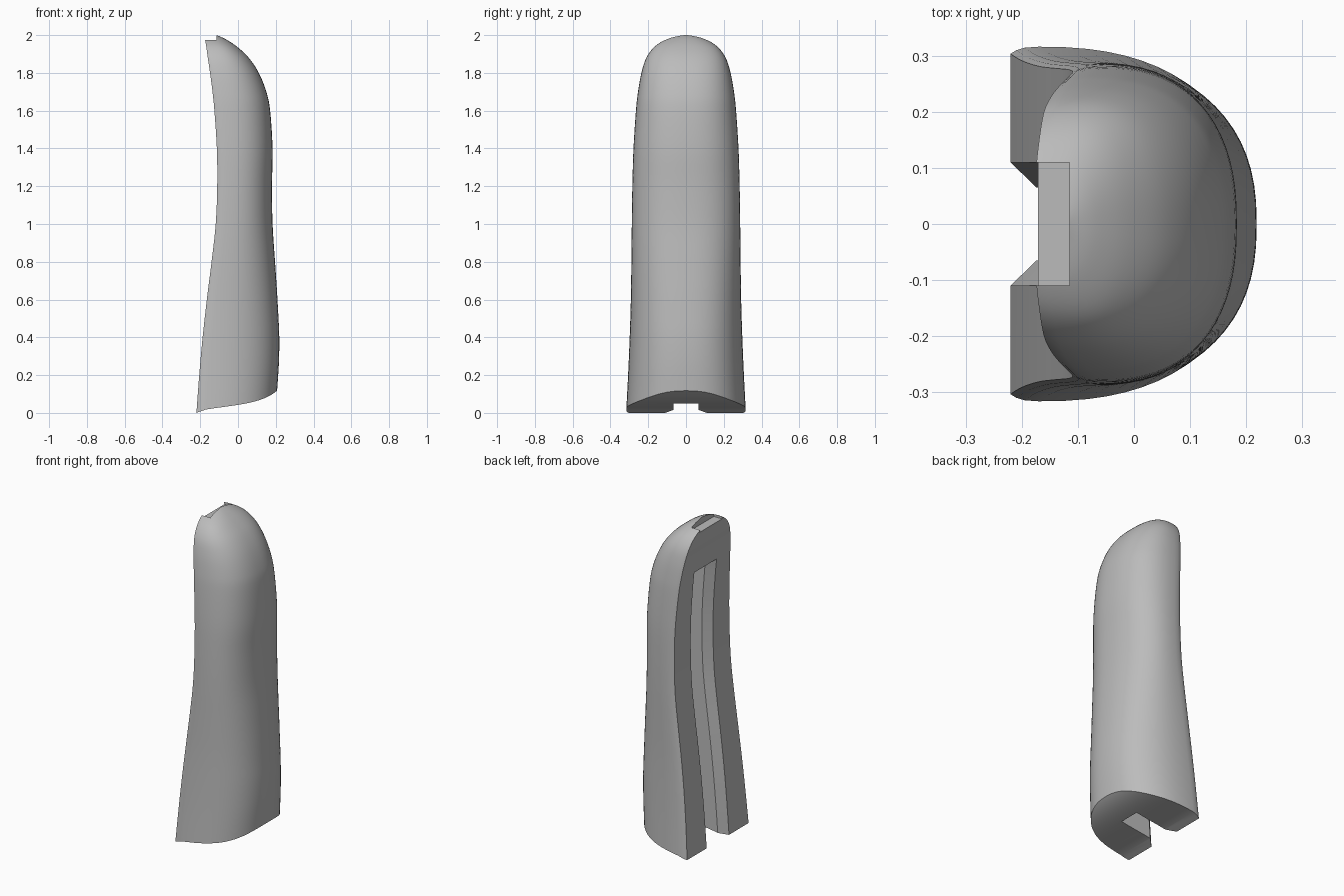
import bpy, bmesh, math

cube = bpy.data.objects.get("Cube")
if cube:
    bpy.data.objects.remove(cube, do_unlink=True)

grey = bpy.data.materials.new("plain grey")
grey.use_nodes = True
grey.diffuse_color = (0.5, 0.5, 0.5, 1)
grey.node_tree.nodes["Principled BSDF"].inputs["Base Color"].default_value = (0.5, 0.5, 0.5, 1)

# Stations along the grip: height, back x, front x, half width
STATIONS = [
    (0.0, -0.22, 0.207, 0.316), (0.2, -0.205, 0.217, 0.306),
    (0.4, -0.187, 0.218, 0.298), (0.6, -0.165, 0.209, 0.292),
    (0.8, -0.14, 0.196, 0.289), (1.0, -0.118, 0.183, 0.287),
    (1.2, -0.11, 0.18, 0.284), (1.4, -0.112, 0.183, 0.278),
    (1.6, -0.125, 0.17, 0.265), (1.7, -0.135, 0.15, 0.254),
    (1.8, -0.148, 0.11, 0.236), (1.88, -0.16, 0.057, 0.21),
    (1.94, -0.168, -0.007, 0.165), (1.98, -0.175, -0.068, 0.1),
    (2.0, -0.178, -0.115, 0.035),
]
STEPS = 5
SIDE = 18


def spline(a, b, c, d, t):
    """Catmull-Rom blend of four stations."""
    return [0.5 * (2 * q + (r - p) * t + (2 * p - 5 * q + 4 * r - s) * t * t
                   + (3 * q - p - 3 * r + s) * t ** 3)
            for p, q, r, s in zip(a, b, c, d)]


def section(back, front, half):
    """Flat back, softened back corners and a full rounded front."""
    shift = min(0.05, 0.3 * (front - back))
    mid = back + shift
    pts = [(back, 0.96 * half), (back + 0.2 * shift, 0.98 * half),
           (back + 0.5 * shift, 0.994 * half)]
    for i in range(SIDE + 1):
        a = math.pi / 2 * i / SIDE
        pts.append((mid + (front - mid) * math.sin(a) ** (2 / 2.4),
                    half * max(0, math.cos(a)) ** (2 / 2.4)))
    return pts + [(x, -y) for x, y in reversed(pts[:-1])]


def bottom_rise(x):
    u = max(0, (x + 0.22) / 0.43)
    return 0.012 * min(1, u * 8) + 0.058 * u + 0.05 * u ** 6


def loft(name, rings):
    bm = bmesh.new()
    rows = [[bm.verts.new(p) for p in ring] for ring in rings]
    n = len(rows[0])
    for low, high in zip(rows, rows[1:]):
        for i in range(n):
            j = (i + 1) % n
            bm.faces.new((low[i], low[j], high[j], high[i]))
    # Close the ends with strips across the width
    for row in (rows[0], rows[-1]):
        for i in range((n - 1) // 2):
            a, b, c, d = row[i], row[i + 1], row[n - 2 - i], row[n - 1 - i]
            bm.faces.new((a, b, d) if b == c else (a, b, c, d))
    bmesh.ops.recalc_face_normals(bm, faces=bm.faces)
    mesh = bpy.data.meshes.new(name)
    bm.to_mesh(mesh)
    bm.free()
    obj = bpy.data.objects.new(name, mesh)
    bpy.context.collection.objects.link(obj)
    mesh.materials.append(grey)
    return obj


# Smooth list of stations
rows = []
last = len(STATIONS) - 1
for k in range(last):
    a, b, c, d = (STATIONS[min(max(k + o, 0), last)] for o in (-1, 0, 1, 2))
    rows += [spline(a, b, c, d, s / STEPS) for s in range(STEPS)]
rows.append(STATIONS[-1])

# Body, with its underside swept up toward the rounded side
body_rings = []
for z, back, front, half in rows:
    fade = max(0, 1 - z / 0.5)
    body_rings.append([(x, y, z + fade * bottom_rise(x))
                       for x, y in section(back, front, half)])
grip = loft("grip_body", body_rings)

# Long chamfered channel in the back
channel_rings = []
for z, back, _, _ in [(-0.1, -0.228, 0, 0)] + [r for r in rows if 0 < r[0] < 1.701]:
    half = [(back - 0.1, 0.11), (back, 0.11), (back + 0.045, 0.065), (0.035, 0.065)]
    channel_rings.append([(x, y, z) for x, y in half]
                         + [(x, -y, z) for x, y in reversed(half)])
channel = loft("channel_cutter", channel_rings)

# Notch at the top of the back
notch_plan = [(-0.3, 0.11), (-0.115, 0.11), (-0.115, -0.11), (-0.3, -0.11)]
notch = loft("notch_cutter", [[(x, y, z) for x, y in notch_plan] for z in (1.96, 2.1)])

bpy.context.view_layer.objects.active = grip
grip.select_set(True)
for cutter in (channel, notch):
    mod = grip.modifiers.new(cutter.name, 'BOOLEAN')
    mod.operation = 'DIFFERENCE'
    mod.solver = 'EXACT'
    mod.object = cutter
    bpy.ops.object.modifier_apply(modifier=mod.name)
    bpy.data.objects.remove(cutter, do_unlink=True)

bpy.ops.object.shade_smooth_by_angle(angle=math.radians(30))
